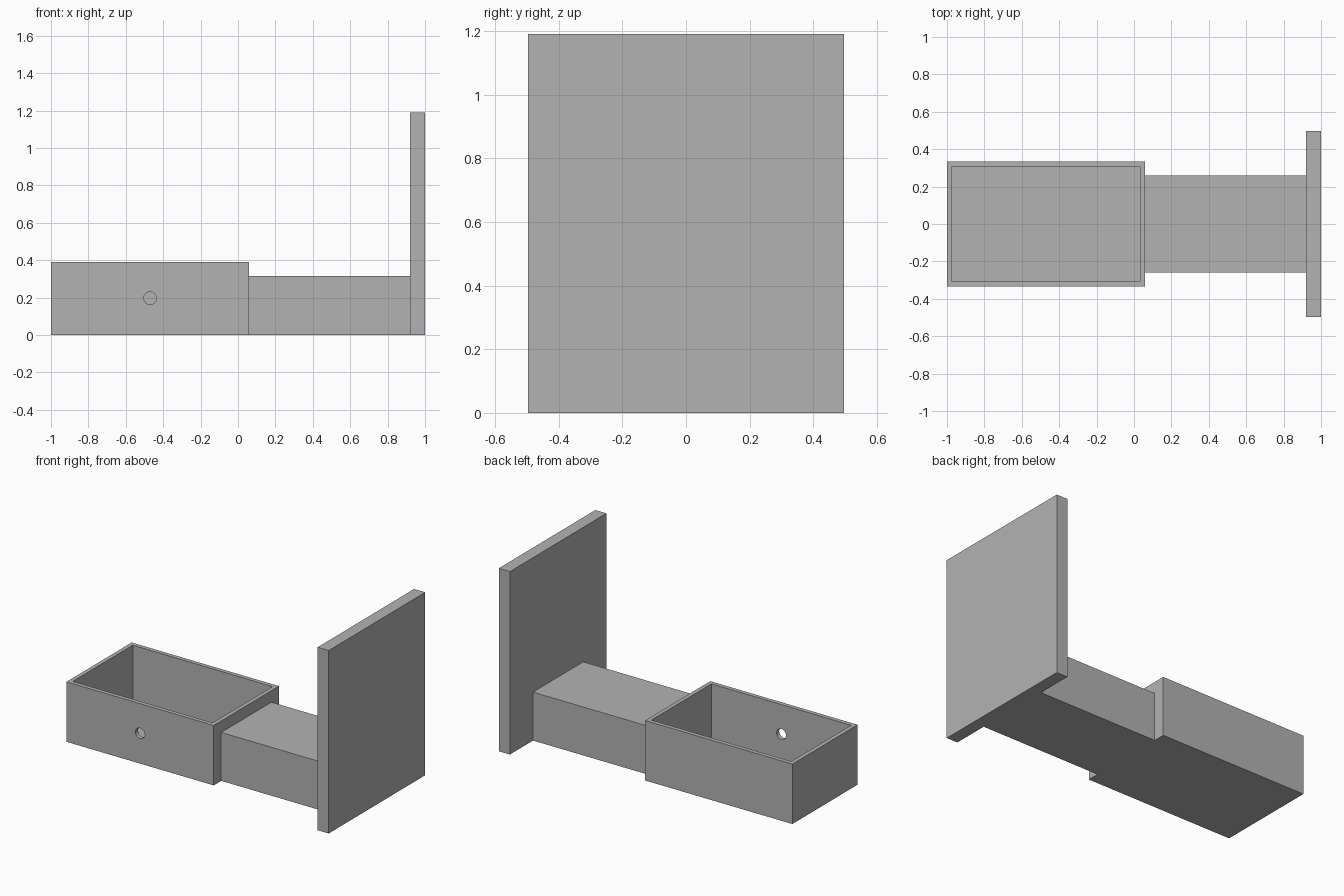
import bpy
import bmesh
import math
from mathutils import Matrix, Vector

default = bpy.data.objects.get("Cube")
if default:
    bpy.data.objects.remove(default, do_unlink=True)

grey = bpy.data.materials.new("plain grey")
grey.use_nodes = True
colour = (0.45, 0.45, 0.45, 1)
grey.diffuse_color = colour
grey.node_tree.nodes["Principled BSDF"].inputs["Base Color"].default_value = colour


def add_object(name, bm):
    mesh = bpy.data.meshes.new(name)
    bm.to_mesh(mesh)
    bm.free()
    mesh.materials.append(grey)
    obj = bpy.data.objects.new(name, mesh)
    bpy.context.collection.objects.link(obj)
    return obj


def block(name, low, high):
    """Axis-aligned block between two corners."""
    low, high = Vector(low), Vector(high)
    bm = bmesh.new()
    bmesh.ops.create_cube(bm, size=1, matrix=Matrix.Translation((low + high) / 2)
                          @ Matrix.Diagonal((*(high - low), 1)))
    return add_object(name, bm)


def cut(target, cutter):
    """Subtract the cutter, apply the result and discard the cutter."""
    cutter.hide_render = True
    mod = target.modifiers.new("cut", 'BOOLEAN')
    mod.operation = 'DIFFERENCE'
    mod.solver = 'EXACT'
    mod.object = cutter
    bpy.context.view_layer.objects.active = target
    bpy.ops.object.modifier_apply(modifier=mod.name)
    bpy.data.objects.remove(cutter, do_unlink=True)


left, right, half_depth, height, wall = -1.0, 0.06, 0.335, 0.39, 0.027

# Open tray
tray = block("tray", (left, -half_depth, 0), (right, half_depth, height))
cut(tray, block("tray_cavity", (left + wall, -half_depth + wall, wall),
                (right - wall, half_depth - wall, height + 0.1)))

# Round hole through the front wall only
bm = bmesh.new()
bmesh.ops.create_cone(bm, cap_ends=True, segments=32, radius1=0.034, radius2=0.034,
                      depth=0.2, matrix=Matrix.Translation(((left + right) / 2, -half_depth, 0.197))
                      @ Matrix.Rotation(math.pi / 2, 4, 'X'))
cut(tray, add_object("hole_cutter", bm))

# Connecting arm and upright plate
block("arm", (right, -0.258, 0), (0.92, 0.258, 0.315))
block("upright_plate", (0.92, -0.496, 0), (1.0, 0.496, 1.19))
